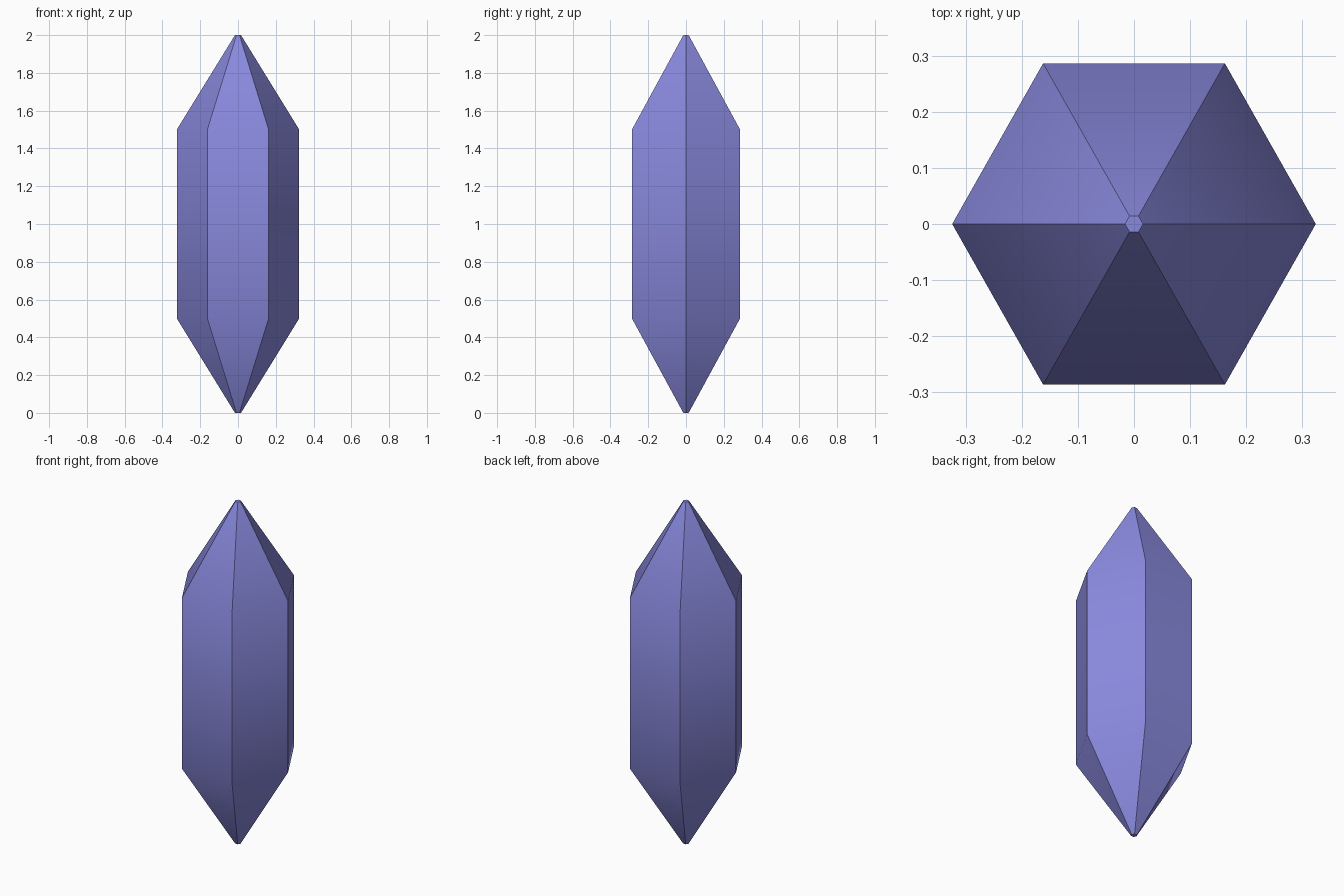
import bpy, bmesh, math

if "Cube" in bpy.data.objects:
    bpy.data.objects.remove(bpy.data.objects["Cube"])

# Single violet-blue material
violet = bpy.data.materials.new("violet_blue")
violet.diffuse_color = (0.25, 0.25, 0.73, 1.0)
violet.use_nodes = True
violet.node_tree.nodes["Principled BSDF"].inputs["Base Color"].default_value = violet.diffuse_color

# (radius, height) rings of the double-pointed hexagonal crystal
rings_profile = [(0.016, 0.0), (0.324, 0.5), (0.324, 1.5), (0.016, 2.0)]
SIDES = 6
Y_SCALE = 1.02  # very slightly deeper than a regular hexagon

bm = bmesh.new()
rings = []
for r, z in rings_profile:
    rings.append([bm.verts.new((r * math.cos(math.tau * i / SIDES),
                                r * math.sin(math.tau * i / SIDES) * Y_SCALE, z))
                  for i in range(SIDES)])

# Facets between rings, then the tiny end caps
for low, high in zip(rings, rings[1:]):
    for i in range(SIDES):
        j = (i + 1) % SIDES
        bm.faces.new((low[i], low[j], high[j], high[i]))
bm.faces.new(rings[0][::-1])
bm.faces.new(rings[-1])
bmesh.ops.recalc_face_normals(bm, faces=bm.faces[:])

mesh = bpy.data.meshes.new("crystal")
bm.to_mesh(mesh)
bm.free()
mesh.materials.append(violet)
crystal = bpy.data.objects.new("crystal", mesh)
bpy.context.collection.objects.link(crystal)

# Soft shading from shaft to tip, sharp edges between sides
bpy.context.view_layer.objects.active = crystal
crystal.select_set(True)
bpy.ops.object.shade_smooth_by_angle(angle=math.radians(40))
